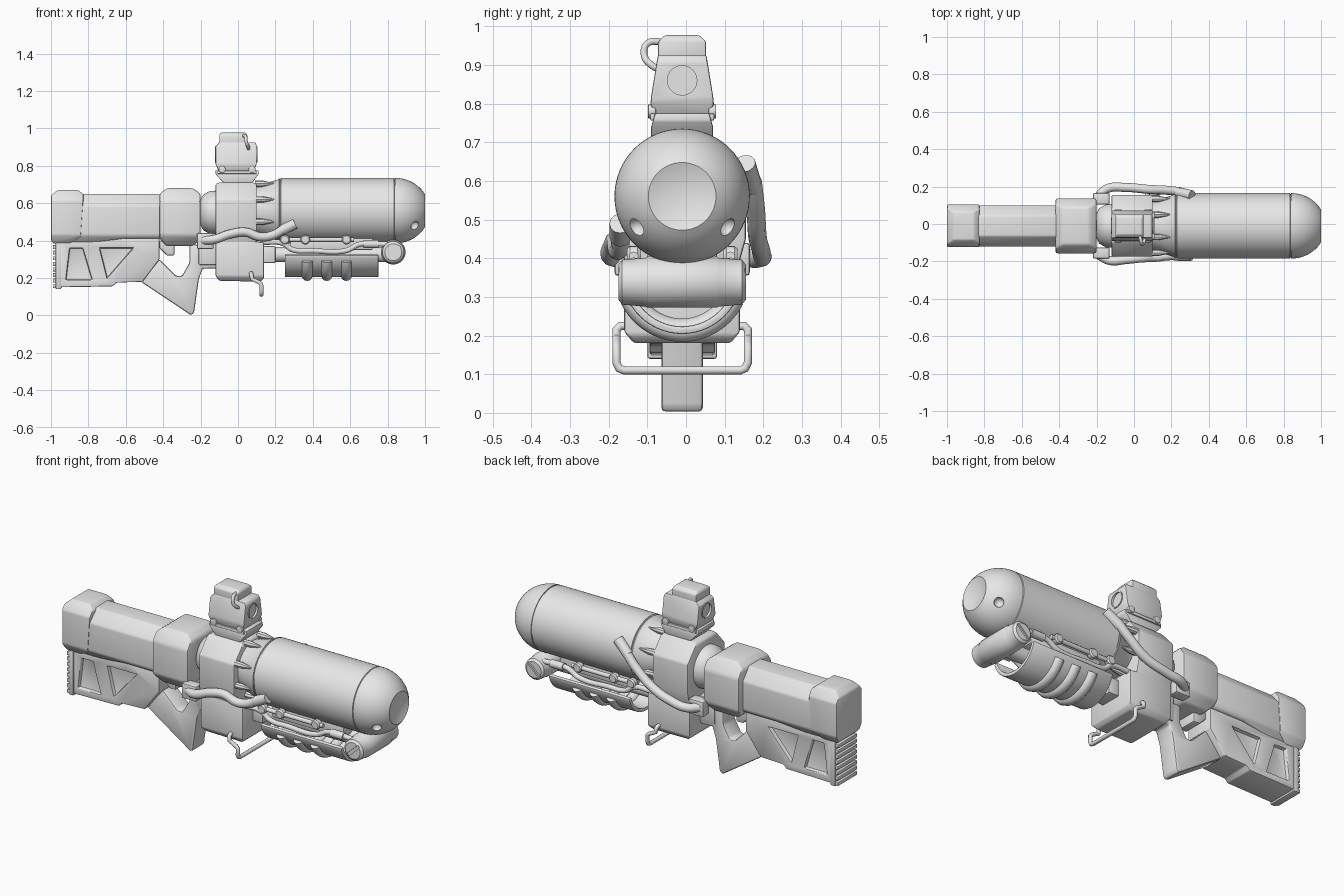
import bpy, bmesh, math
from mathutils import Matrix, Vector

if "Cube" in bpy.data.objects:
    bpy.data.objects.remove(bpy.data.objects["Cube"])

MID = -0.01        # y of the centre plane
AXIS_Z = 0.56      # height of the tank axis
GREY = (0.8, 0.8, 0.8, 1)

grey = bpy.data.materials.new("plain_grey")
grey.use_nodes = True
grey.diffuse_color = GREY
for node in grey.node_tree.nodes:
    if node.type == "BSDF_PRINCIPLED":
        node.inputs["Base Color"].default_value = GREY


def activate(obj):
    bpy.ops.object.select_all(action="DESELECT")
    obj.select_set(True)
    bpy.context.view_layer.objects.active = obj


def finish(obj, bevel=0.0, angle=35):
    activate(obj)
    if bevel:
        mod = obj.modifiers.new("bevel", "BEVEL")
        mod.width, mod.segments = bevel, 2
        mod.limit_method, mod.angle_limit = "ANGLE", math.radians(25)
        bpy.ops.object.modifier_apply(modifier=mod.name)
    obj.data.materials.clear()
    obj.data.materials.append(grey)
    bpy.ops.object.shade_smooth_by_angle(angle=math.radians(angle))
    return obj


def from_bmesh(name, bm):
    bmesh.ops.recalc_face_normals(bm, faces=bm.faces)
    mesh = bpy.data.meshes.new(name)
    bm.to_mesh(mesh)
    bm.free()
    obj = bpy.data.objects.new(name, mesh)
    bpy.context.collection.objects.link(obj)
    return obj


def prism(name, points, lo, hi, axis="y"):
    """Extrude (x, z) points along y, or (y, z) points along x."""
    bm = bmesh.new()
    place = (lambda p, d: (p[0], d, p[1])) if axis == "y" else (lambda p, d: (d, p[0], p[1]))
    face = bm.faces.new([bm.verts.new(place(p, lo)) for p in points])
    new = bmesh.ops.extrude_face_region(bm, geom=[face])["geom"]
    step = Vector(place((0, 0), hi - lo))
    bmesh.ops.translate(bm, vec=step, verts=[v for v in new if isinstance(v, bmesh.types.BMVert)])
    return from_bmesh(name, bm)


def combine(obj, cutter, operation="DIFFERENCE"):
    activate(obj)
    mod = obj.modifiers.new("cut", "BOOLEAN")
    mod.object, mod.operation, mod.solver = cutter, operation, "EXACT"
    bpy.ops.object.modifier_apply(modifier=mod.name)
    bpy.data.objects.remove(cutter)


def slab(name, points, half, bevel=0.008):
    return finish(prism(name, points, MID - half, MID + half), bevel)


def box(name, x0, x1, z0, z1, half, bevel=0.006, y=MID):
    obj = prism(name, [(x0, z0), (x1, z0), (x1, z1), (x0, z1)], y - half, y + half)
    return finish(obj, bevel)


def shaped(name, side, section, bevel=0.008):
    """Side outline crossed with a mirrored (half width, z) section."""
    obj = prism(name, side, MID - 0.4, MID + 0.4)
    ring = [(MID + w, z) for w, z in section] + [(MID - w, z) for w, z in reversed(section)]
    combine(obj, prism("cutter", ring, -2, 2, "x"), "INTERSECT")
    return finish(obj, bevel)


def lathe(name, profile, centre, along_y=False, steps=48):
    """Turn (distance, radius) points around the x or y axis."""
    bm = bmesh.new()
    verts = [bm.verts.new((d, 0, r)) for d, r in profile]
    edges = [bm.edges.new(pair) for pair in zip(verts, verts[1:])]
    bmesh.ops.spin(bm, geom=verts + edges, axis=(1, 0, 0), cent=(0, 0, 0),
                   angle=math.tau, steps=steps)
    bmesh.ops.remove_doubles(bm, verts=bm.verts, dist=0.0001)
    if along_y:
        bm.transform(Matrix.Rotation(math.pi / 2, 4, "Z"))
    bm.transform(Matrix.Translation(centre))
    return from_bmesh(name, bm)


def tube(name, points, radius, curved=True):
    curve = bpy.data.curves.new(name, "CURVE")
    curve.dimensions = "3D"
    curve.bevel_depth, curve.bevel_resolution, curve.use_fill_caps = radius, 4, True
    spline = curve.splines.new("BEZIER" if curved else "POLY")
    knots = spline.bezier_points if curved else spline.points
    knots.add(len(points) - 1)
    for knot, point in zip(knots, points):
        if curved:
            knot.co = point
            knot.handle_left_type = knot.handle_right_type = "AUTO"
        else:
            knot.co = (*point, 1)
    obj = bpy.data.objects.new(name, curve)
    bpy.context.collection.objects.link(obj)
    activate(obj)
    bpy.ops.object.convert(target="MESH")
    return finish(bpy.context.object, angle=50)


# Tank: neck, seam grooves, dome and dished nose
dome = [(0.84 + 0.185 * math.sin(t), 0.175 * math.cos(t))
        for t in [math.radians(6 * i) for i in range(11)]]
tank = lathe("tank", [(0.05, 0), (0.05, 0.13), (0.11, 0.135), (0.21, 0.165), (0.22, 0.174),
                      (0.222, 0.169), (0.228, 0.169), (0.23, 0.175), (0.834, 0.175),
                      (0.836, 0.17), (0.84, 0.17)] + dome + [(0.99, 0.06), (0.983, 0)],
             (0, MID, AXIS_Z), steps=64)
for side in (-1, 1):
    dimple = lathe("cutter", [(0.025 * -math.cos(math.pi * i / 8), 0.025 * math.sin(math.pi * i / 8))
                              for i in range(9)], (0.945, MID + side * 0.118, 0.48), steps=20)
    combine(tank, dimple)
finish(tank)
lathe_back = lathe("rear_chamber", [(-0.21, 0), (-0.205, 0.06), (-0.185, 0.095), (-0.15, 0.115),
                                    (-0.05, 0.12), (-0.05, 0)], (0, MID, 0.55))
finish(lathe_back)
for i in range(8):
    turn = math.tau * (i + 0.5) / 8
    fin = lathe("neck_fin", [(0.09, 0), (0.09, 0.017), (0.13, 0.017), (0.2, 0.003), (0.2, 0)],
                (0, MID + 0.156 * math.sin(turn), AXIS_Z + 0.156 * math.cos(turn)), steps=8)
    finish(fin)

# Receiver band and lower housing
shaped("receiver_band", [(-0.12, 0.36), (0.1, 0.36), (0.1, 0.7), (0.085, 0.71), (-0.105, 0.71), (-0.12, 0.7)],
       [(0.14, 0.36), (0.165, 0.45), (0.165, 0.62), (0.085, 0.71)])
shaped("receiver_housing", [(-0.12, 0.21), (-0.1, 0.185), (0.12, 0.18), (0.14, 0.2), (0.14, 0.39), (-0.12, 0.42)],
       [(0.125, 0.18), (0.15, 0.21), (0.15, 0.42)])
box("trigger_housing", -0.21, -0.1, 0.27, 0.41, 0.06)
box("housing_rib", 0.13, 0.2, 0.28, 0.37, 0.06)

# Shoulder stock
shaped("stock_body", [(-0.99, 0.385), (-0.8, 0.385), (-0.62, 0.41), (-0.4, 0.41), (-0.4, 0.65), (-0.99, 0.65)],
       [(0.08, 0.385), (0.11, 0.43), (0.11, 0.585), (0.055, 0.65)])
shaped("butt_end", [(-1, 0.4), (-0.985, 0.383), (-0.9, 0.383), (-0.84, 0.42), (-0.825, 0.645), (-0.855, 0.67),
                    (-0.965, 0.67), (-1, 0.64)],
       [(0.085, 0.383), (0.114, 0.43), (0.114, 0.615), (0.075, 0.67)])
shaped("stock_collar", [(-0.42, 0.41), (-0.385, 0.37), (-0.24, 0.37), (-0.2, 0.41), (-0.2, 0.65),
                        (-0.24, 0.68), (-0.38, 0.68), (-0.42, 0.65)],
       [(0.1, 0.37), (0.147, 0.43), (0.147, 0.61), (0.1, 0.68)], 0.012)
slab("collar_post", [(-0.42, 0.4), (-0.42, 0.36), (-0.38, 0.32), (-0.34, 0.32), (-0.34, 0.4)], 0.055)

# Lower stock with recessed panels on both sides
lower = prism("lower_stock", [(-0.96, 0.4), (-0.96, 0.15), (-0.67, 0.155), (-0.65, 0.175), (-0.51, 0.18),
                              (-0.42, 0.3), (-0.42, 0.42), (-0.62, 0.42)], MID - 0.085, MID + 0.085)
panels = ([(-0.92, 0.19), (-0.78, 0.19), (-0.83, 0.36), (-0.9, 0.36)],
          [(-0.74, 0.36), (-0.56, 0.36), (-0.7, 0.2)])
for panel in panels:
    for side in (-1, 1):
        near, far = sorted((MID + side * 0.063, MID + side * 0.2))
        combine(lower, prism("cutter", panel, near, far))
finish(lower, 0.006)
box("butt_pad", -0.975, -0.945, 0.14, 0.39, 0.09)
for i in range(8):
    box("pad_ridge", -0.99, -0.95, 0.145 + 0.03 * i, 0.166 + 0.03 * i, 0.085, 0.004)

# Grip with open thumb hole behind it
slab("grip", [(-0.52, 0.18), (-0.25, 0), (-0.235, 0.015), (-0.21, 0.19), (-0.19, 0.25), (-0.1, 0.25),
              (-0.1, 0.37), (-0.26, 0.38), (-0.26, 0.28), (-0.3, 0.21), (-0.33, 0.21), (-0.42, 0.3)],
     0.054, 0.014)

# Optical sight
shaped("sight_mount", [(-0.07, 0.7), (0.07, 0.7), (0.11, 0.755), (0.11, 0.775), (-0.12, 0.775), (-0.12, 0.755)],
       [(0.08, 0.7), (0.08, 0.74), (0.07, 0.775)], 0.004)
sight = shaped("sight_body", [(-0.1, 0.76), (0.08, 0.76), (0.1, 0.81), (0.1, 0.91), (0.09, 0.925), (-0.1, 0.925),
                              (-0.12, 0.905), (-0.12, 0.81)],
               [(0.07, 0.76), (0.082, 0.8), (0.08, 0.82), (0.063, 0.925)], 0.005)
for end, depth in ((0.09, 0.2), (-0.2, 0.09)):
    combine(sight, lathe("cutter", [(0, 0), (0, 0.041), (depth, 0.041), (depth, 0)], (end, MID, 0.86)))
finish(sight)
for end in (0.097, -0.123):
    ring = lathe("lens_ring", [(0, 0.038), (0, 0.044), (0.006, 0.044), (0.006, 0.038), (0, 0.038)],
                 (end, MID, 0.86))
    finish(ring)
shaped("sight_hood", [(-0.1, 0.9), (0.05, 0.9), (0.05, 0.965), (0.04, 0.977), (-0.09, 0.977), (-0.1, 0.965)],
       [(0.062, 0.9), (0.062, 0.96), (0.045, 0.977)], 0.005)
tube("sight_cable", [(0.03, -0.06, 0.96), (0.04, -0.1, 0.955), (0.045, -0.108, 0.925), (0.055, -0.09, 0.9),
                     (0.055, -0.06, 0.885)], 0.009)
for side in (-1, 1):
    box("mount_clamp", -0.11, 0.1, 0.756, 0.774, 0.008, 0.004, MID + side * 0.075)
    for x in (-0.085, 0.075):
        knob = lathe("mount_knob", [(-0.01, 0), (-0.01, 0.019), (0.01, 0.019), (0.01, 0)],
                     (x, MID + side * 0.078, 0.78), True, 16)
        finish(knob, 0.003)

# Side hoses with their sockets and end fittings
tube("right_hose", [(-0.19, -0.165, 0.4), (-0.13, -0.195, 0.405), (-0.04, -0.19, 0.435), (0.04, -0.182, 0.445),
                    (0.12, -0.178, 0.42), (0.19, -0.17, 0.43), (0.25, -0.172, 0.465)], 0.024)
tube("right_hose_end", [(0.235, -0.17, 0.455), (0.305, -0.17, 0.49)], 0.028)
tube("left_hose", [(-0.19, 0.15, 0.4), (-0.14, 0.19, 0.4), (-0.04, 0.195, 0.415), (0.08, 0.185, 0.455),
                   (0.18, 0.18, 0.53), (0.25, 0.172, 0.6)], 0.024)
tube("left_hose_end", [(0.235, 0.17, 0.585), (0.31, 0.152, 0.645)], 0.028)
for side in (-1, 1):
    box("hose_socket", -0.22, -0.13, 0.355, 0.44, 0.03, 0.008, MID + side * 0.145)

# Pipework under the tank
finish(lathe("pump_tube", [(0.1, 0), (0.1, 0.04), (0.8, 0.04), (0.8, 0)], (0, MID, 0.325)))
box("rail_bracket", 0.28, 0.72, 0.35, 0.42, 0.09)
for side in (-1, 1):
    y = MID + side * 0.125
    tube("bent_pipe", [(0.12, y, 0.39), (0.24, y, 0.385), (0.29, y, 0.352), (0.4, y, 0.345), (0.58, y, 0.347),
                       (0.65, y, 0.38), (0.8, y, 0.38)], 0.014)
    tube("straight_pipe", [(0.24, y, 0.405), (0.62, y, 0.405)], 0.012)
    tube("pipe_sleeve", [(0.67, y, 0.381), (0.75, y, 0.381)], 0.021, False)
    for x in (0.25, 0.36, 0.58):
        clamp = lathe("pipe_clamp", [(-0.018, 0), (-0.018, 0.02), (-0.01, 0.026), (0.01, 0.026), (0.018, 0.02),
                                     (0.018, 0)], (x, y, 0.405), True, 20)
        finish(clamp)

# Cross canister with slotted end caps
canister = lathe("cross_canister", [(-0.165, 0), (-0.165, 0.045), (-0.155, 0.058), (-0.095, 0.063), (-0.09, 0.066),
                                    (0.09, 0.066), (0.095, 0.063), (0.155, 0.058), (0.165, 0.045), (0.165, 0)],
                 (0.83, MID, 0.338), True)
for side in (-1, 1):
    combine(canister, prism("cutter", [(0.79, 0.312), (0.8, 0.3), (0.87, 0.364), (0.86, 0.376)],
                            MID + side * 0.165 - 0.008, MID + side * 0.165 + 0.008))
finish(canister)

# Curved fore grip with rounded ribs
def arc(radius, reach):
    angles = [math.radians(reach * i / 12) for i in range(-12, 13)]
    return [(MID + radius * math.sin(a), 0.36 - radius * math.cos(a)) for a in angles]


shell = prism("fore_grip", arc(0.156, 76) + arc(0.136, 76)[::-1], 0.25, 0.75, "x")
finish(shell, 0.005)
for x in (0.37, 0.475, 0.58):
    tube("fore_grip_rib", [(x, y, z) for y, z in arc(0.146, 64)], 0.03)

# Folding stirrup bar
half_bar = [(0.07, 0.13, 0.225), (0.07, 0.16, 0.225), (0.072, 0.17, 0.215), (0.075, 0.17, 0.195), (0.115, 0.17, 0.175),
            (0.125, 0.17, 0.165), (0.125, 0.17, 0.13), (0.125, 0.163, 0.115), (0.125, 0.15, 0.11)]
tube("stirrup_bar", [(x, MID + y, z) for x, y, z in half_bar]
     + [(x, MID - y, z) for x, y, z in reversed(half_bar)], 0.011, False)
